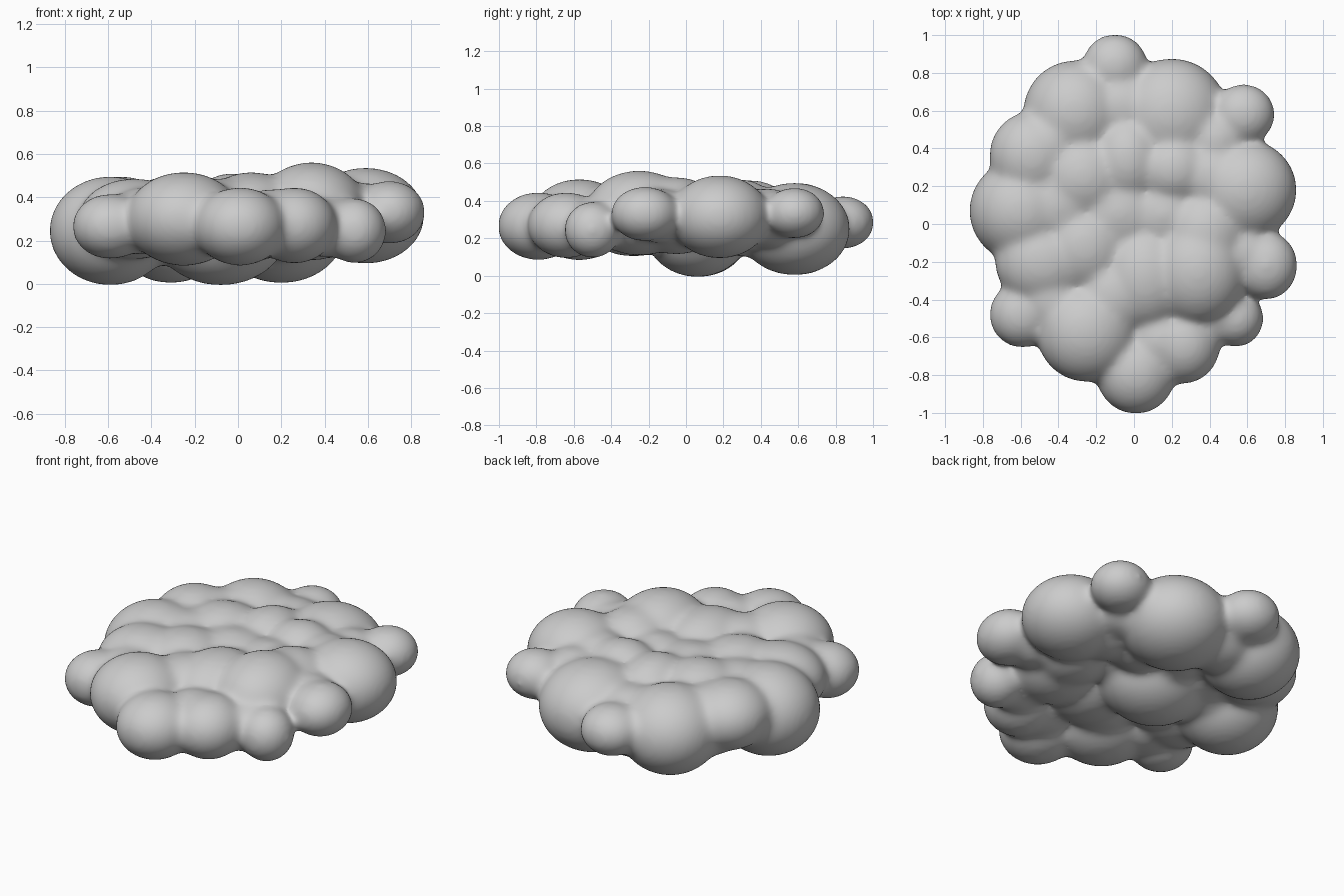
import bpy, bmesh
from mathutils import Matrix

# Puffs: centre x, y, z, then plan radii x, y and height radius
rim = [
    (-0.10, 0.84, 0.285, 0.165, 0.16, 0.135),
    (-0.31, 0.59, 0.25, 0.27, 0.27, 0.24),
    (0.20, 0.58, 0.25, 0.29, 0.29, 0.24),
    (0.58, 0.58, 0.335, 0.16, 0.155, 0.13),
    (0.59, 0.18, 0.315, 0.265, 0.26, 0.215),
    (0.70, -0.22, 0.33, 0.16, 0.175, 0.14),
    (0.54, -0.50, 0.245, 0.14, 0.145, 0.145),
    (0.26, -0.64, 0.27, 0.19, 0.20, 0.17),
    (0.01, -0.79, 0.265, 0.205, 0.21, 0.175),
    (-0.25, -0.57, 0.30, 0.26, 0.26, 0.21),
    (-0.59, -0.48, 0.265, 0.17, 0.17, 0.145),
    (-0.48, -0.20, 0.30, 0.25, 0.23, 0.18),
    (-0.59, 0.07, 0.245, 0.275, 0.27, 0.245),
    (-0.54, 0.36, 0.31, 0.22, 0.23, 0.18),
]
core = [
    (-0.08, 0.06, 0.235, 0.30, 0.27, 0.235),
    (-0.27, 0.25, 0.31, 0.24, 0.24, 0.19),
    (-0.03, 0.34, 0.31, 0.19, 0.24, 0.195),
    (0.21, 0.29, 0.31, 0.21, 0.20, 0.20),
    (0.34, -0.25, 0.335, 0.25, 0.28, 0.22),
    (0.38, -0.05, 0.32, 0.22, 0.24, 0.20),
    (0.06, -0.28, 0.31, 0.23, 0.28, 0.20),
    (-0.26, -0.12, 0.31, 0.23, 0.24, 0.18),
]
# Low-profile puffs that fill the seams between neighbours
bridges = [
    (-0.07, 0.62, 0.25, 0.22, 0.20, 0.19),
    (0.43, 0.44, 0.31, 0.17, 0.17, 0.15),
    (0.15, -0.62, 0.28, 0.18, 0.18, 0.15),
    (0.40, -0.50, 0.26, 0.16, 0.14, 0.13),
    (0.58, -0.15, 0.32, 0.15, 0.16, 0.14),
    (-0.43, -0.40, 0.29, 0.18, 0.18, 0.15),
    (-0.40, 0.10, 0.28, 0.25, 0.25, 0.19),
    (-0.45, 0.42, 0.28, 0.20, 0.20, 0.19),
    (0.40, 0.25, 0.31, 0.20, 0.20, 0.18),
    (0.16, 0.05, 0.31, 0.20, 0.20, 0.16),
    (-0.10, -0.38, 0.31, 0.20, 0.22, 0.17),
]

bm = bmesh.new()
grow = 0.008
for x, y, z, rx, ry, rz in rim + core + bridges:
    m = Matrix.Translation((x, y, z)) @ Matrix.Diagonal((rx + grow, ry + grow, rz + grow, 1))
    bmesh.ops.create_icosphere(bm, subdivisions=5, radius=1, matrix=m)
mesh = bpy.data.meshes.new("cloud")
bm.to_mesh(mesh)
bm.free()
cloud = bpy.data.objects.new("cloud", mesh)
bpy.context.collection.objects.link(cloud)

# Fuse the puffs and soften the creases
remesh = cloud.modifiers.new("fuse", 'REMESH')
remesh.mode = 'VOXEL'
remesh.voxel_size = 0.014
remesh.use_smooth_shade = True
soften = cloud.modifiers.new("soften", 'SMOOTH')
soften.factor = 0.5
soften.iterations = 50
